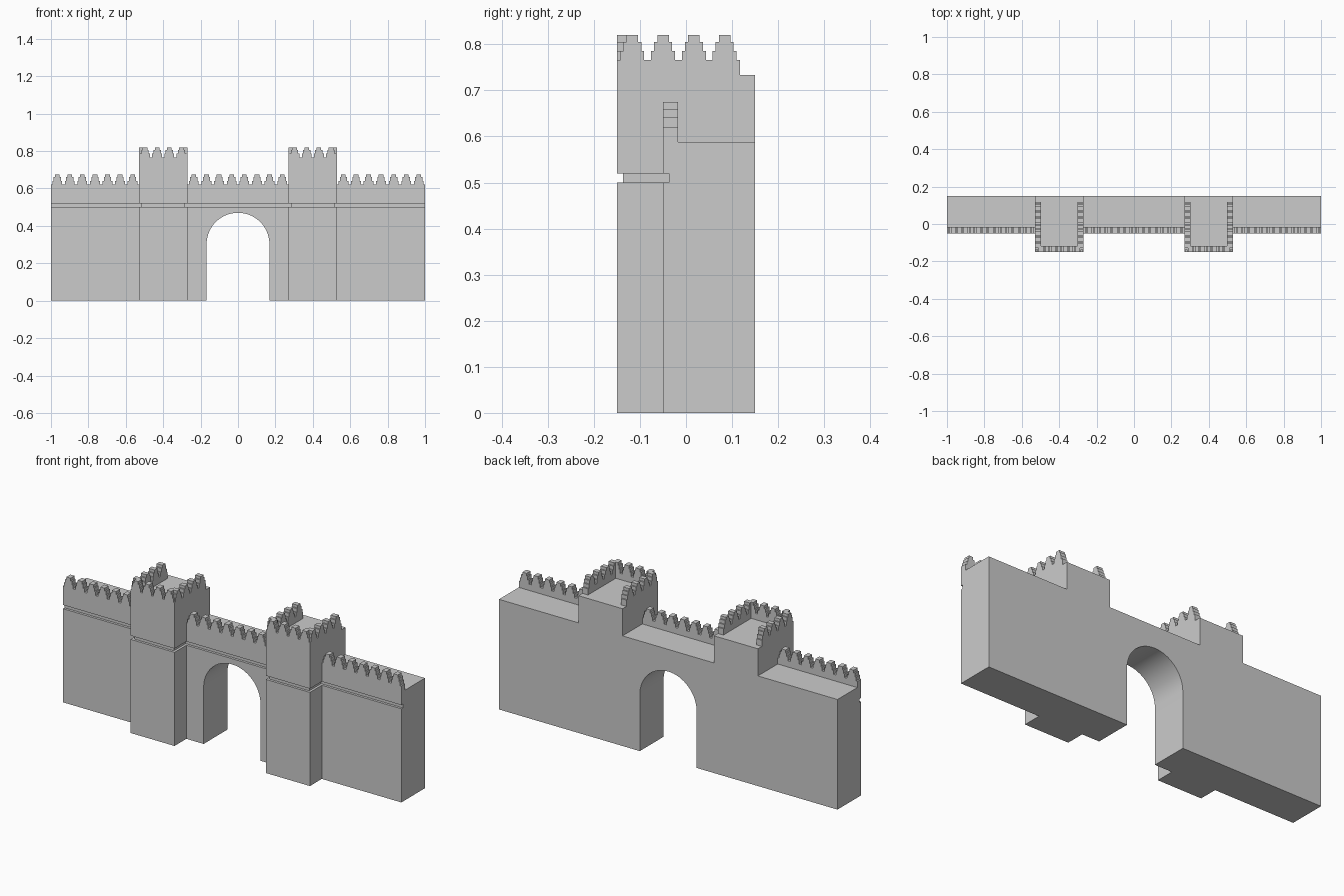
import bpy, bmesh, math

if "Cube" in bpy.data.objects:
    bpy.data.objects.remove(bpy.data.objects["Cube"])

stone = bpy.data.materials.new("light grey stone")
stone.diffuse_color = (0.6, 0.6, 0.6, 1)
stone.use_nodes = True
stone.node_tree.nodes["Principled BSDF"].inputs["Base Color"].default_value = stone.diffuse_color


def add_object(name, bm):
    bmesh.ops.recalc_face_normals(bm, faces=bm.faces[:])
    me = bpy.data.meshes.new(name)
    bm.to_mesh(me)
    bm.free()
    me.materials.append(stone)
    ob = bpy.data.objects.new(name, me)
    bpy.context.collection.objects.link(ob)
    return ob


def prism(name, pts, w0, w1, place):
    """Extrude a 2D outline from w0 to w1; place maps (u, v, w) to xyz."""
    bm = bmesh.new()
    a = [bm.verts.new(place(u, v, w0)) for u, v in pts]
    b = [bm.verts.new(place(u, v, w1)) for u, v in pts]
    bm.faces.new(a)
    bm.faces.new(b[::-1])
    n = len(pts)
    for i in range(n):
        j = (i + 1) % n
        bm.faces.new((a[i], b[i], b[j], a[j]))
    return add_object(name, bm)


def along_x(u, v, w):
    return (u, w, v)


def along_y(u, v, w):
    return (w, u, v)


def combine(target, other, operation):
    mod = target.modifiers.new("combine", 'BOOLEAN')
    mod.operation = operation
    mod.solver = 'EXACT'
    mod.object = other
    bpy.context.view_layer.objects.active = target
    bpy.ops.object.modifier_apply(modifier=mod.name)
    bpy.data.objects.remove(other)


GROOVE = 0.013
G0, G1 = 0.50, 0.52
T_IN, T_OUT, T_TOP = 0.27, 0.53, 0.733
WALL_TOP, FRONT, BACK = 0.588, -0.05, 0.15
THICK = 0.033

# Long wall with a horizontal groove on the front
wall = prism("gate_wall", [(FRONT, 0), (BACK, 0), (BACK, WALL_TOP), (FRONT, WALL_TOP),
                           (FRONT, G1), (FRONT + GROOVE, G1), (FRONT + GROOVE, G0), (FRONT, G0)],
             -1, 1, along_y)

# Arched gateway
R, SPRING = 0.168, 0.302
arch = [(-R, -0.1), (R, -0.1)]
arch += [(R * math.cos(math.pi * i / 32), SPRING + R * math.sin(math.pi * i / 32)) for i in range(33)]
cutter = prism("arch_cutter", arch, -0.1, 0.2, along_x)
cutter.hide_render = True
combine(wall, cutter, 'DIFFERENCE')


# Two towers, grooved on front and sides
def tower(name, x0, x1):
    bm = bmesh.new()
    rings = []
    for z, d in ((0, 0), (G0, 0), (G0, GROOVE), (G1, GROOVE), (G1, 0), (T_TOP, 0)):
        rings.append([bm.verts.new(p) for p in ((x0 + d, -0.15 + d, z), (x1 - d, -0.15 + d, z),
                                                (x1 - d, BACK, z), (x0 + d, BACK, z))])
    bm.faces.new(rings[0])
    bm.faces.new(rings[-1])
    for a, b in zip(rings, rings[1:]):
        for i in range(4):
            j = (i + 1) % 4
            if (a[i].co - b[i].co).length > 1e-6 and (a[j].co - b[j].co).length > 1e-6:
                bm.faces.new((a[i], a[j], b[j], b[i]))
    return add_object(name, bm)


for x0, x1 in ((-T_OUT, -T_IN), (T_IN, T_OUT)):
    combine(wall, tower("tower", x0, x1), 'UNION')

# Merge coplanar faces and shade the arch smoothly
bm = bmesh.new()
bm.from_mesh(wall.data)
bmesh.ops.remove_doubles(bm, verts=bm.verts[:], dist=1e-5)
bmesh.ops.dissolve_limit(bm, angle_limit=0.01, verts=bm.verts[:], edges=bm.edges[:])
bm.to_mesh(wall.data)
bm.free()
bpy.ops.object.select_all(action='DESELECT')
wall.select_set(True)
bpy.context.view_layer.objects.active = wall
bpy.ops.object.shade_smooth_by_angle(angle=math.radians(30))


# Parapets with stepped merlons
def parapet(name, s0, s1, count, z0, w0, w1, place):
    pitch = (s1 - s0) / count
    base = z0 + 0.033
    steps = ((0.026, 0, 0.020), (0.0195, 0.020, 0.039), (0.0125, 0.039, 0.054))
    pts = [(s1, z0), (s0, z0), (s0, base)]
    for i in range(count):
        c = s0 + pitch * (i + 0.5)
        for h, a, b in steps:
            pts += [(c - h, base + a), (c - h, base + b)]
        for h, a, b in reversed(steps):
            pts += [(c + h, base + b), (c + h, base + a)]
    pts.append((s1, base))
    return prism(name, pts, w0, w1, place)


for s0, s1, n in ((-1, -T_OUT, 7), (-T_IN, T_IN, 8), (T_OUT, 1, 7)):
    parapet("wall_parapet", s0, s1, n, WALL_TOP, FRONT, FRONT + THICK, along_x)
for x0, x1 in ((-T_OUT, -T_IN), (T_IN, T_OUT)):
    parapet("tower_front_parapet", x0, x1, 4, T_TOP, -0.15, -0.15 + THICK, along_x)
    for w in (x0, x1 - THICK):
        parapet("tower_side_parapet", -0.15, 0.117, 4, T_TOP, w, w + THICK, along_y)
